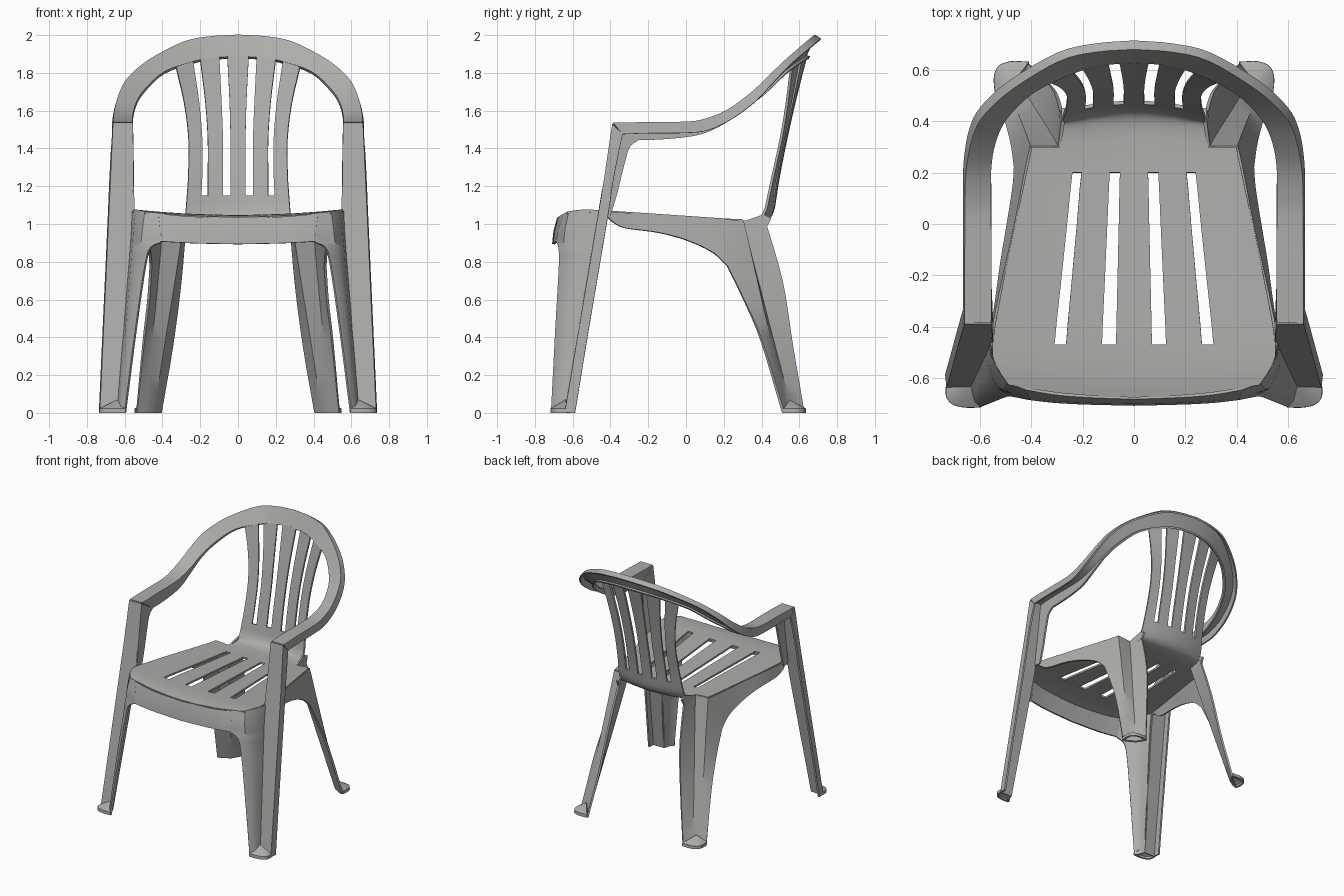
import bpy, bmesh, math
from mathutils import Vector

plastic = bpy.data.materials.new("grey plastic")
plastic.diffuse_color = (0.42, 0.415, 0.40, 1)


def spline(pts, sub):
    """Smooth (Catmull-Rom) curve through the points."""
    p = [Vector(q) for q in pts]
    p = [2 * p[0] - p[1]] + p + [2 * p[-1] - p[-2]]
    out = []
    for i in range(1, len(p) - 2):
        a, b, c, d = p[i - 1:i + 3]
        for k in range(sub):
            t = k / sub
            out.append(0.5 * (2 * b + (c - a) * t + (2 * a - 5 * b + 4 * c - d) * t * t
                              + (3 * b - a - 3 * c + d) * t ** 3))
    return out + [p[-2]]


def strip(bm, curves, sub=4, keep=lambda col, row: True):
    """Sheet lofted across neighbouring curves."""
    cols = [[bm.verts.new(q) for q in spline(c, sub)] for c in curves]
    for c in range(len(cols) - 1):
        for r in range(len(cols[0]) - 1):
            if keep(c, r // sub):
                bm.faces.new((cols[c][r], cols[c + 1][r], cols[c + 1][r + 1], cols[c][r + 1]))


def finish(bm, name, thick=0.014):
    """Half sheet -> mirrored, thickened, smooth object."""
    bmesh.ops.remove_doubles(bm, verts=bm.verts, dist=0.0008)
    loose = [v for v in bm.verts if not v.link_faces]
    bmesh.ops.delete(bm, geom=loose, context='VERTS')
    bmesh.ops.recalc_face_normals(bm, faces=bm.faces)
    me = bpy.data.meshes.new(name)
    bm.to_mesh(me)
    bm.free()
    me.materials.append(plastic)
    ob = bpy.data.objects.new(name, me)
    bpy.context.collection.objects.link(ob)
    ob.modifiers.new("mirror", 'MIRROR').use_axis[0] = True
    so = ob.modifiers.new("thickness", 'SOLIDIFY')
    so.thickness, so.offset = thick, 0
    bpy.ops.object.select_all(action='DESELECT')
    ob.select_set(True)
    bpy.context.view_layer.objects.active = ob
    bpy.ops.object.convert(target='MESH')
    bpy.ops.object.shade_smooth_by_angle(angle=math.radians(35))


# Seat and slatted back: rows of (y, z, bow in y, bow in z, column x positions)
seat_cols = lambda t: [a + (b - a) * t for a, b in
                       zip((.07, .125, .265, .31, .43), (.055, .095, .205, .24, .325))]
rows = [
    (-.675, 1.030, -.2, .12, seat_cols(-.1) + [.49]),
    (-.600, 1.040, -.15, .10, seat_cols(0) + [.535]),
    (-.470, 1.040, 0, .09, seat_cols(0) + [.553]),
    (-.200, 1.027, 0, .09, seat_cols(.4) + [.505]),
    (.000, 1.017, 0, .09, seat_cols(.7) + [.463]),
    (.200, 1.007, 0, .09, seat_cols(1) + [.42]),
    (.300, 1.003, 0, .10, [.048, .088, .18, .215, .29, .40]),
    (.365, 1.003, .05, .15, [.043, .082, .168, .203, .285, .40]),
    (.415, 1.014, .25, .15, [.04, .08, .165, .20, .28, .40]),
    (.445, 1.040, .5, .1, [.04, .08, .162, .198, .278, .40]),
    (.462, 1.080, .52, .05, [.04, .08, .16, .196, .275, .40]),
    (.474, 1.150, .5, 0, [.04, .08, .16, .195, .27, .40]),
    (.492, 1.260, .45, 0, [.04, .08, .16, .19, .263, .40]),
    (.530, 1.450, .4, 0, [.04, .08, .16, .19, .262, .40]),
    (.575, 1.650, .5, -.1, [.045, .088, .173, .207, .285, .40]),
    (.636, 1.892, .72, -.5, [.057, .10, .20, .24, .33, .40]),
]
columns = [[(x, y - ky * x * x, z + kz * x * x)
            for y, z, ky, kz, xs in rows for x in [([0] + xs)[c]]] for c in range(7)]


def seat_keep(col, row):
    if col == 5:
        return row < 6                        # back is narrower than the seat
    if col in (1, 3):
        return not (2 <= row < 5 or row >= 11)  # slots
    return True


bm = bmesh.new()
strip(bm, columns, 3, seat_keep)
finish(bm, "seat_and_back")

# Front apron, front legs with the step-shaped section, and feet
bm = bmesh.new()
strip(bm, [[(0, -.677, 1.03), (.2, -.669, 1.035), (.32, -.658, 1.043), (.42, -.64, 1.053)],
           [(0, -.695, .96), (.2, -.69, .963), (.32, -.682, .966), (.41, -.67, .967)],
           [(0, -.702, .893), (.2, -.697, .897), (.32, -.69, .902), (.405, -.68, .907)]])
strip(bm, [
    [(.42, -.64, 1.053), (.41, -.67, .967), (.405, -.68, .907), (.46, -.67, .875),
     (.49, -.668, .78), (.54, -.687, .44), (.597, -.71, 0)],
    [(.49, -.615, 1.062), (.502, -.635, .97), (.508, -.64, .91), (.52, -.637, .86),
     (.533, -.637, .77), (.572, -.662, .44), (.62, -.69, 0)],
    [(.535, -.55, 1.068), (.547, -.565, .97), (.552, -.57, .9), (.557, -.575, .85),
     (.562, -.58, .77), (.59, -.62, .44), (.63, -.66, 0)],
    [(.555, -.457, 1.068), (.558, -.474, .97), (.563, -.486, .9), (.567, -.494, .85),
     (.573, -.508, .77), (.60, -.563, .44), (.636, -.637, 0)]])
valley = [(.56, -.385, 1.53), (.56, -.395, 1.47), (.559, -.408, 1.38), (.557, -.435, 1.2),
          (.555, -.46, 1.05), (.60, -.563, .44), (.636, -.637, 0)]
corner = [(.657 + .07 * (1.53 - z) / 1.53, y, z) for x, y, z in valley]
outer = [(.66, -.335, 1.475), (.663, -.345, 1.43), (.668, -.36, 1.36), (.676, -.39, 1.2),
         (.683, -.415, 1.03), (.71, -.515, .44), (.73, -.587, 0)]
strip(bm, [valley, corner, outer])
strip(bm, [valley[:5], [(.562, -.25, 1.445), (.56, -.295, 1.41), (.559, -.32, 1.34),
                        (.557, -.362, 1.17), (.555, -.40, 1.04)]])
arc = [(.597, -.708), (.65, -.71), (.70, -.70), (.725, -.675), (.728, -.635)]
strip(bm, [[(.634, -.633, .065)] * 5, [(x, y, .02) for x, y in arc], [(x, y, 0) for x, y in arc]])
finish(bm, "front_legs")

# Arm rests running into the back hoop: inner lip, inner edge, outer edge, outer lip
bm = bmesh.new()
strip(bm, [
    [(.562, -.25, 1.445), (.562, -.15, 1.447), (.562, 0, 1.46), (.563, .11, 1.485),
     (.563, .235, 1.55), (.547, .332, 1.622), (.503, .428, 1.697), (.393, .535, 1.80),
     (.22, .618, 1.86), (.11, .645, 1.877), (0, .654, 1.882)],
    [(.56, -.385, 1.53), (.56, -.2, 1.535), (.562, 0, 1.535), (.563, .10, 1.545),
     (.562, .22, 1.578), (.545, .32, 1.64), (.50, .415, 1.712), (.39, .52, 1.81),
     (.22, .60, 1.868), (.11, .626, 1.885), (0, .634, 1.89)],
    [(.657, -.385, 1.53), (.656, -.2, 1.535), (.655, 0, 1.537), (.655, .10, 1.552),
     (.65, .22, 1.60), (.625, .345, 1.69), (.58, .43, 1.77), (.47, .53, 1.865),
     (.29, .637, 1.958), (.15, .672, 1.987), (0, .683, 1.996)],
    [(.66, -.335, 1.475), (.66, -.2, 1.48), (.66, 0, 1.482), (.66, .12, 1.497),
     (.657, .25, 1.56), (.636, .37, 1.65), (.593, .455, 1.74), (.485, .556, 1.845),
     (.296, .665, 1.938), (.15, .70, 1.967), (0, .712, 1.976)]])
finish(bm, "arms_and_hoop")

# Side aprons, rear legs with channel section, and feet
bm = bmesh.new()
strip(bm, [
    [(.552, -.44, 1.066), (.535, -.345, 1.06), (.502, -.19, 1.05), (.46, 0, 1.037),
     (.425, .18, 1.024), (.40, .30, 1.019)],
    [(.555, -.40, 1.02), (.54, -.33, .98), (.515, -.15, .955), (.49, .0, .915),
     (.468, .14, .85), (.462, .22, .775)]])
strip(bm, [
    [(.462, .22, .775), (.475, .31, .59), (.50, .40, .38), (.537, .515, 0)],
    [(.40, .30, 1.019), (.425, .368, .72), (.455, .44, .4), (.493, .533, 0)],
    [(.29, .30, 1.012), (.338, .378, .70), (.39, .46, .38), (.45, .56, 0)],
    [(.276, .41, 1.05), (.305, .51, .70), (.35, .565, .35), (.41, .624, 0)]])
# infill between the leg and the curved foot of the back
strip(bm, [[(.29, .30, 1.012), (.284, .36, 1.015), (.28, .395, 1.026), (.276, .41, 1.05)],
           [(.29, .30, 1.01), (.288, .36, .98), (.284, .42, .98), (.277, .452, 1.03)]])
arc = [(.537, .517), (.54, .57), (.525, .61), (.48, .628), (.41, .626)]
strip(bm, [[(.472, .547, .065)] * 5, [(x, y, .02) for x, y in arc], [(x, y, 0) for x, y in arc]])
finish(bm, "rear_legs")
